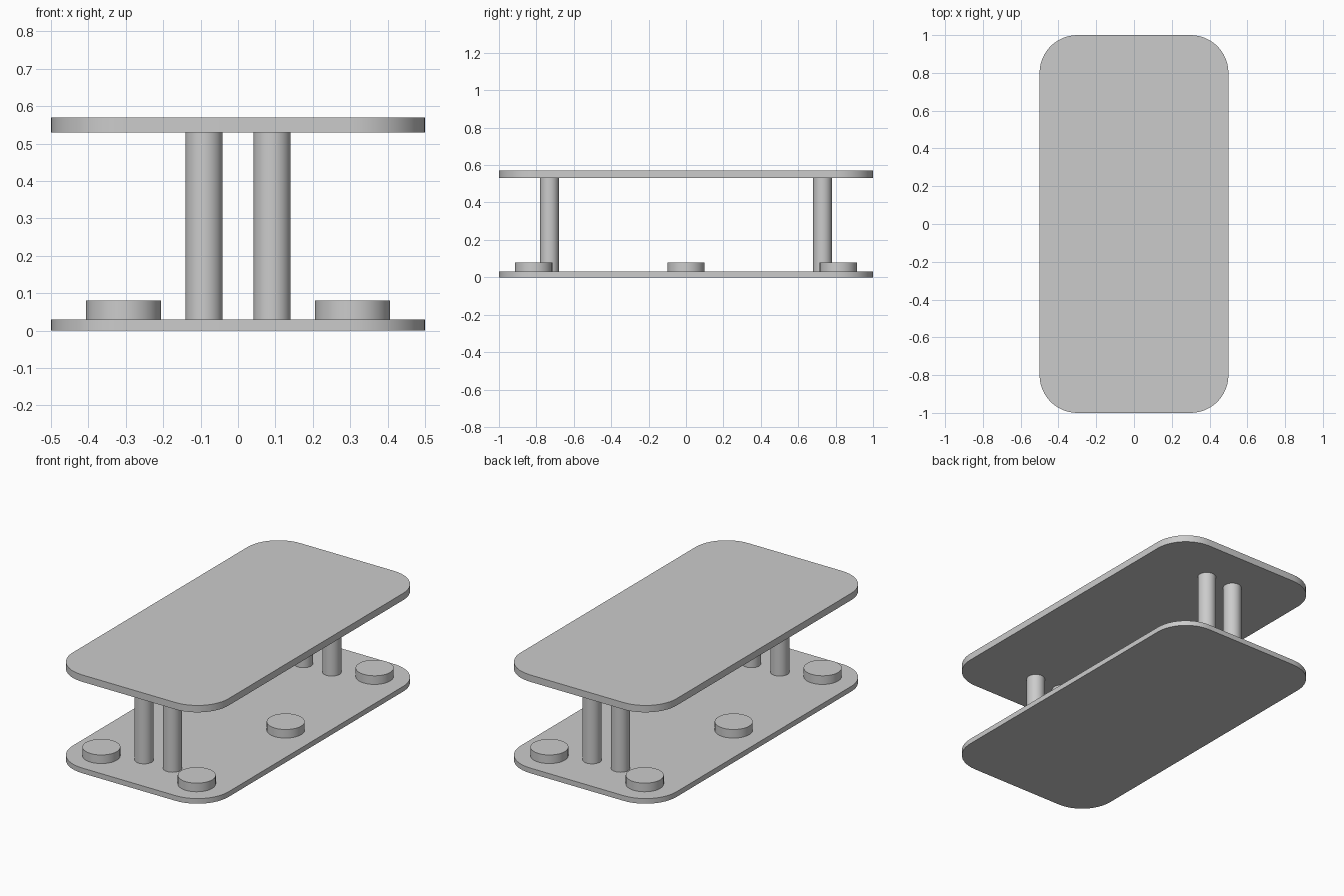
import bpy
import bmesh
from math import cos, sin, pi, radians

if "Cube" in bpy.data.objects:
    bpy.data.objects.remove(bpy.data.objects["Cube"])

# One plain grey for every part
GREY = (0.6, 0.6, 0.6, 1)
grey = bpy.data.materials.new("plain_grey")
grey.diffuse_color = GREY
grey.use_nodes = True
grey.node_tree.nodes["Principled BSDF"].inputs["Base Color"].default_value = GREY


def finish(obj):
    obj.data.materials.append(grey)
    bpy.ops.object.select_all(action="DESELECT")
    obj.select_set(True)
    bpy.context.view_layer.objects.active = obj
    bpy.ops.object.shade_smooth_by_angle(angle=radians(30))


def rounded_plate(name, bottom, top, half_x=0.5, half_y=1.0, radius=0.2, steps=12):
    """Extrude a rounded rectangle from bottom to top."""
    bm = bmesh.new()
    ring = []
    for corner, (sx, sy) in enumerate([(1, 1), (-1, 1), (-1, -1), (1, -1)]):
        for i in range(steps + 1):
            a = (corner + i / steps) * pi / 2
            ring.append(bm.verts.new((sx * (half_x - radius) + radius * cos(a),
                                      sy * (half_y - radius) + radius * sin(a), bottom)))
    face = bm.faces.new(ring)
    extruded = bmesh.ops.extrude_face_region(bm, geom=[face], use_keep_orig=True)
    raised = [v for v in extruded["geom"] if isinstance(v, bmesh.types.BMVert)]
    bmesh.ops.translate(bm, verts=raised, vec=(0, 0, top - bottom))
    bmesh.ops.recalc_face_normals(bm, faces=bm.faces)
    mesh = bpy.data.meshes.new(name)
    bm.to_mesh(mesh)
    bm.free()
    obj = bpy.data.objects.new(name, mesh)
    bpy.context.collection.objects.link(obj)
    finish(obj)


def cylinder(name, x, y, radius, bottom, top):
    bpy.ops.mesh.primitive_cylinder_add(vertices=32, radius=radius, depth=top - bottom,
                                        location=(x, y, (bottom + top) / 2))
    obj = bpy.context.object
    obj.name = name
    finish(obj)


# Lower and upper decks
rounded_plate("lower_deck", 0, 0.03)
rounded_plate("upper_deck", 0.53, 0.57)

# A pair of posts at each end, and three round pads along each side
for side, sx in (("left", 1), ("right", -1)):
    for place, sy in (("front", -1), ("middle", 0), ("back", 1)):
        cylinder(f"{place}_{side}_pad", sx * 0.306, sy * 0.815, 0.1, 0.03, 0.08)
        if sy:
            cylinder(f"{place}_{side}_post", sx * 0.091, sy * 0.73, 0.05, 0.03, 0.53)
